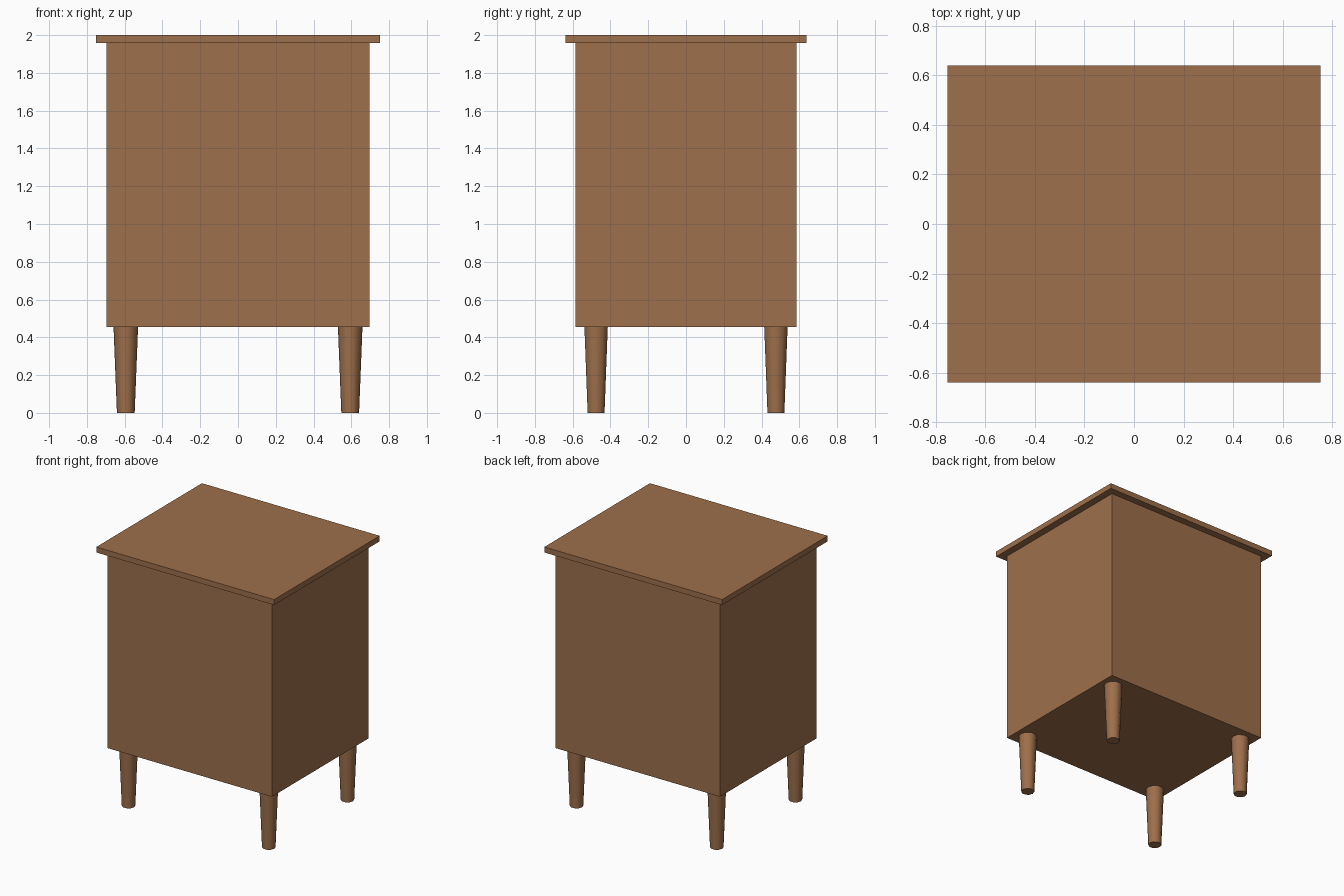
import bpy
import math

if "Cube" in bpy.data.objects:
    bpy.data.objects.remove(bpy.data.objects["Cube"])

wood = bpy.data.materials.new("brown wood")
wood.diffuse_color = (0.34, 0.16, 0.07, 1.0)
wood.use_nodes = True
wood.node_tree.nodes["Principled BSDF"].inputs["Base Color"].default_value = wood.diffuse_color


def box(name, width, depth, z0, z1):
    bpy.ops.mesh.primitive_cube_add(size=1, location=(0, 0, (z0 + z1) / 2))
    ob = bpy.context.object
    ob.name = name
    ob.scale = (width, depth, z1 - z0)
    bpy.ops.object.transform_apply(location=False, rotation=False, scale=True)
    ob.data.materials.append(wood)


def leg(name, x, y):
    # ten-sided tapered leg with a corner pointing along x
    bpy.ops.mesh.primitive_cone_add(vertices=10, radius1=0.047, radius2=0.065,
                                    depth=0.455, location=(x, y, 0.2275),
                                    rotation=(0, 0, math.pi / 2))
    ob = bpy.context.object
    ob.name = name
    ob.data.materials.append(wood)
    bpy.ops.object.shade_smooth_by_angle(angle=math.radians(40))


# Cabinet body and overhanging top board
box("cabinet_body", 1.394, 1.17, 0.455, 1.958)
box("top_board", 1.506, 1.278, 1.958, 2.0)

# Four legs
for row, y in (("front", -0.476), ("back", 0.476)):
    for side, x in (("left", -0.594), ("right", 0.594)):
        leg(f"{row}_{side}_leg", x, y)
